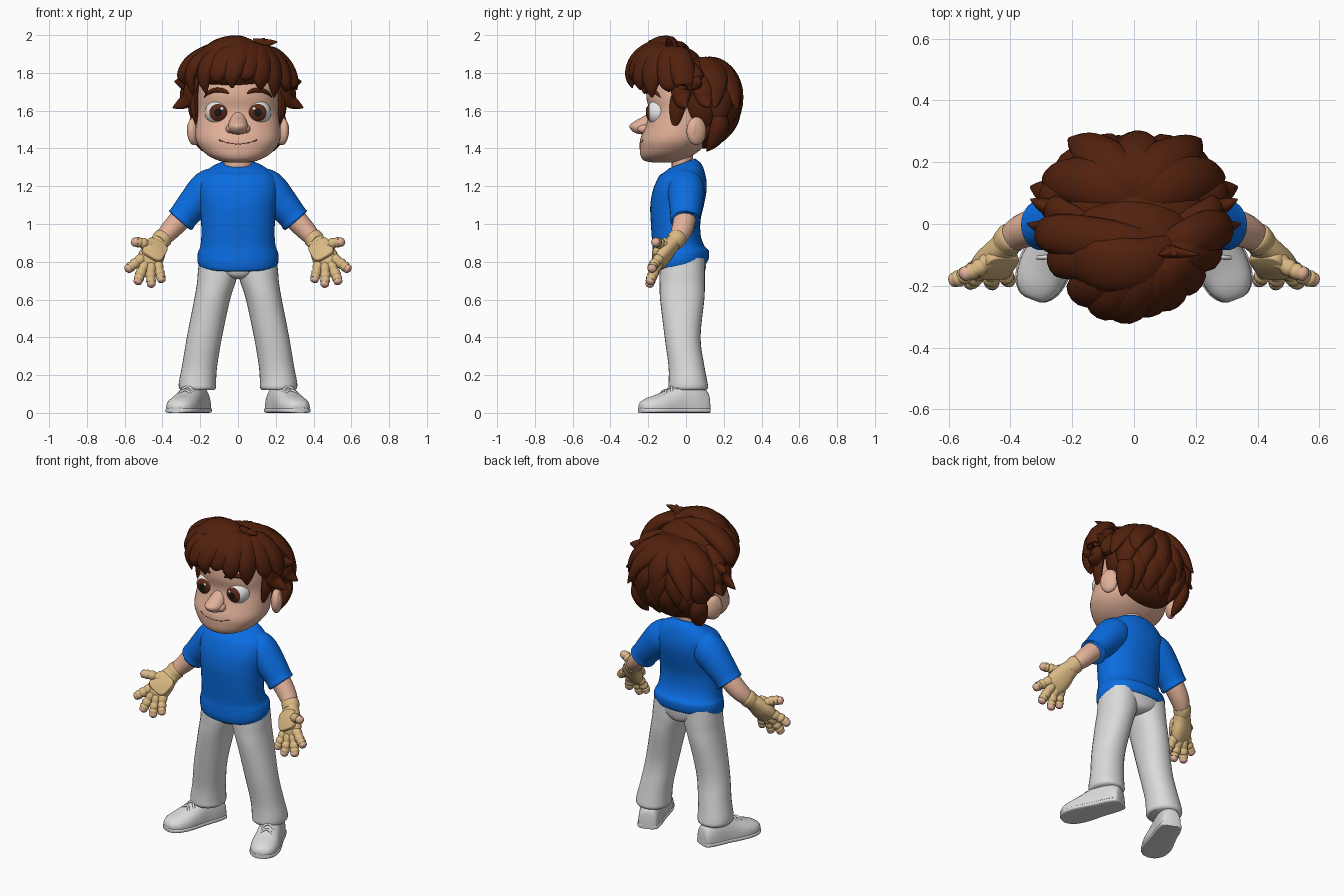
import bpy, bmesh
from math import sin, cos, pi, radians
from mathutils import Vector, Matrix

if "Cube" in bpy.data.objects:
    bpy.data.objects.remove(bpy.data.objects["Cube"])


def material(name, r, g, b):
    m = bpy.data.materials.new(name)
    m.use_nodes = True
    m.diffuse_color = (r, g, b, 1)
    m.node_tree.nodes["Principled BSDF"].inputs["Base Color"].default_value = (r, g, b, 1)
    return m


SKIN = material("skin", .76, .44, .32)
HAIR = material("brown_hair", .085, .015, .004)
BLUE = material("blue_cloth", .003, .15, .75)
WHITE = material("pale_grey_cloth", .71, .71, .71)
TAN = material("tan_wrap", .71, .49, .23)
EYE = material("eye_white", .85, .85, .85)
IRIS = material("iris_brown", .11, .025, .01)
PUPIL = material("pupil_black", .01, .008, .008)
LIP = material("mouth_line", .2, .06, .04)
made = []


def finish(name, bm, mats, mirror=False):
    bmesh.ops.recalc_face_normals(bm, faces=bm.faces)
    me = bpy.data.meshes.new(name)
    bm.to_mesh(me)
    bm.free()
    for m in mats:
        me.materials.append(m)
    ob = bpy.data.objects.new(name, me)
    bpy.context.collection.objects.link(ob)
    if mirror:
        ob.modifiers.new("mirror", 'MIRROR')
    made.append(ob)


def spline(pts, sub):
    """Catmull-Rom through sections of any length."""
    pts = [Vector(p) for p in pts]
    ext = [pts[0] * 2 - pts[1]] + pts + [pts[-1] * 2 - pts[-2]]
    out = []
    for a, b, c, d in zip(ext, ext[1:], ext[2:], ext[3:]):
        for i in range(sub):
            t = i / sub
            out.append(b + (c - a) * (t / 2) + (a * 2 - b * 5 + c * 4 - d) * (t * t / 2)
                       + (b * 3 - a - c * 3 + d) * (t ** 3 / 2))
    return out + [pts[-1]]


def loft(name, secs, mat, side=None, center=None, p=2, n=20, sub=4, mirror=False, warp=None):
    """Skin sections (x, y, z, half width, half depth): level, or along the path."""
    secs = spline(secs, sub)
    pos = [Vector(s[:3]) for s in secs]
    bm = bmesh.new()
    rings = []
    for i, s in enumerate(secs):
        t = (pos[min(i + 1, len(pos) - 1)] - pos[max(i - 1, 0)]).normalized()
        if center:
            v = pos[i] - Vector(center)
            v = (v - t * v.dot(t)).normalized()
            u = t.cross(v)
        elif side:
            v = t.cross(Vector(side)).normalized()
            u = v.cross(t)
        else:
            u, v = Vector((1, 0, 0)), Vector((0, 1, 0))
        ring = []
        for k in range(n):
            c, q = cos(2 * pi * k / n), sin(2 * pi * k / n)
            e = (abs(c) ** p + abs(q) ** p) ** (-1 / p)
            co = pos[i] + u * (c * e * max(s[3], .001)) + v * (q * e * max(s[4], .001))
            ring.append(bm.verts.new(warp(co) if warp else co))
        rings.append(ring)
    for a, b in zip(rings, rings[1:]):
        for k in range(n):
            bm.faces.new((a[k], a[(k + 1) % n], b[(k + 1) % n], b[k]))
    bm.faces.new(rings[0])
    bm.faces.new(rings[-1])
    finish(name, bm, [mat], mirror)


def ball(name, loc, radii, mats, rot=0, mirror=False, rule=None):
    bm = bmesh.new()
    bmesh.ops.create_uvsphere(bm, u_segments=32, v_segments=30, radius=1)
    bmesh.ops.rotate(bm, verts=bm.verts, matrix=Matrix.Rotation(pi / 2, 3, 'X'))
    if rule:
        for f in bm.faces:
            f.material_index = rule(f.calc_center_median())
    bmesh.ops.scale(bm, verts=bm.verts, vec=radii)
    bmesh.ops.rotate(bm, verts=bm.verts, matrix=Matrix.Rotation(radians(rot), 3, 'Z'))
    bmesh.ops.translate(bm, verts=bm.verts, vec=loc)
    finish(name, bm, mats, mirror)


def tube(name, pts, r, mat, side, mirror=False):
    loft(name, [(*q, r, r) for q in pts], mat, side=side, n=10, mirror=mirror)


# Head: height, half width, centre y, half depth
skull = [(1.325, .05, -.12, .05), (1.335, .1, -.12, .1), (1.36, .155, -.105, .135),
         (1.4, .198, -.08, .165), (1.45, .224, -.06, .182), (1.52, .224, -.04, .175),
         (1.6, .215, -.02, .177), (1.68, .215, -.01, .2), (1.78, .2, 0, .19), (1.87, .1, 0, .1)]
loft("head", [(0, y, z, a, b) for z, a, y, b in skull], SKIN, p=2.2, n=40)
loft("neck", [(0, -.02, 1.22, .09, .06), (0, -.02, 1.3, .074, .056), (0, -.02, 1.4, .074, .06)], SKIN)


def face_y(x, z):
    for lo, hi in zip(skull, skull[1:]):
        if lo[0] <= z <= hi[0]:
            f = (z - lo[0]) / (hi[0] - lo[0])
            a, y, b = (l + (h - l) * f for l, h in zip(lo[1:], hi[1:]))
            return y - b * (1 - min(abs(x) / a, 1) ** 2.2) ** (1 / 2.2)


# Face features
nose = [(1.62, .025, -.145, .03), (1.58, .035, -.165, .045), (1.55, .044, -.2, .062), (1.522, .052, -.232, .067),
        (1.497, .05, -.23, .06), (1.48, .035, -.222, .042), (1.474, .01, -.215, .015)]
loft("nose", [(0, y, z, a, b) for z, a, y, b in nose], SKIN, n=28)
ball("nostrils", (.043, -.222, 1.504), (.022, .035, .023), [SKIN], mirror=True)
ball("ears", (.232, .055, 1.492), (.032, .055, .075), [SKIN], rot=25, mirror=True)
ball("ear_bowls", (.253, .045, 1.497), (.016, .026, .045), [SKIN], rot=25, mirror=True)
ball("eyes", (.105, -.14, 1.59), (.07, .073, .069), [EYE, IRIS, PUPIL], mirror=True,
     rule=lambda c: 2 if -c.y > .955 else 1 if -c.y > .76 else 0)
ball("eye_glints", (.086, -.208, 1.61), (.009, .004, .009), [EYE], mirror=True)
brow = [(.05, 1.692, .004), (.075, 1.705, .011), (.12, 1.709, .012), (.16, 1.692, .009), (.18, 1.67, .002)]
loft("eyebrows", [(x, face_y(x, z) - .006, z, r, r) for x, z, r in brow], HAIR, side=(0, 1, 0), mirror=True)
smile = [(x / 100, 1.424 + (x / 100) ** 2 * 2) for x in range(-10, 11, 2)]
tube("mouth", [(x, face_y(x, z) + .001, z) for x, z in smile], .0035, LIP, (0, 1, .1))


# Shirt with dipped hem and scooped collar
def drape(co):
    if co.z < .9:
        co.z += .16 * (co.y + .03) * (.9 - co.z) / .12
    if co.z > 1.26:
        co.z += .4 * (co.y + .01) * (co.z - 1.26) / .07
    return co


torso = [(.772, .195, -.03, .137), (.782, .208, -.03, .146), (.81, .215, -.03, .152), (.85, .212, -.03, .15),
         (.88, .2, -.04, .138), (.94, .194, -.052, .13), (1.02, .196, -.055, .132), (1.1, .203, -.047, .142),
         (1.18, .214, -.033, .142), (1.25, .2, -.02, .125), (1.295, .15, -.016, .1), (1.325, .085, -.02, .068)]
loft("shirt_body", [(0, y, z, a, b) for z, a, y, b in torso], BLUE, p=2.2, n=40, warp=drape)
loft("sleeves", [(.08, 0, 1.23, .07, .08), (.155, 0, 1.187, .097, .1), (.23, 0, 1.11, .09, .088),
                 (.285, -.003, 1.045, .08, .078), (.302, -.004, 1.022, .081, .079),
                 (.307, -.004, 1.016, .073, .072)], BLUE, side=(0, 1, 0), n=28, mirror=True)

# Trousers
loft("trouser_seat", [(0, -.02, .71, .03, .08), (0, -.02, .727, .09, .112), (0, -.02, .77, .18, .125),
                      (0, -.02, .83, .2, .13)], WHITE, p=2.3, n=32)
leg = [(.1, -.02, .82, .105, .118), (.107, -.02, .74, .106, .12), (.115, -.02, .69, .102, .12),
       (.137, -.02, .6, .095, .117), (.178, -.018, .4, .093, .095), (.203, .002, .25, .093, .095),
       (.214, .01, .17, .098, .102), (.215, .012, .135, .098, .105), (.215, .012, .12, .088, .095)]
loft("trouser_legs", leg, WHITE, n=28, p=2.2, mirror=True)

# Shoes: distance from heel, half width, height
heel, toe = Vector((.19, .115, 0)), Vector((.333, -.25, 0))
aim = (toe - heel).normalized()
across = Vector((-aim.y, aim.x, 0))
shoe = [(0, .035, .09), (.012, .055, .12), (.07, .066, .16), (.14, .069, .165), (.21, .077, .13),
        (.28, .082, .1), (.34, .071, .08), (.375, .045, .06), (.386, .02, .04)]


def flat(co):
    co.z = max(co.z, .004)
    return co


def along(s, z):
    return (*(heel + aim * s)[:2], z)


loft("shoe_uppers", [(*along(s, .03), w, h - .03) for s, w, h in shoe], WHITE, side=across,
     p=2.3, n=28, warp=flat, mirror=True)
loft("shoe_soles", [(*along(s, .013), w + .005, .013) for s, w, h in shoe], WHITE, side=across,
     p=5, n=28, mirror=True)
for i, (s, h) in enumerate([(.17, .157), (.205, .138), (.24, .121)]):
    arc = [Vector(along(s + abs(k) * .008, h - .008 * k * k)) + across * (k * .021) for k in (-2, -1, 0, 1, 2)]
    tube(f"shoe_laces_{i + 1}", arc, .007, WHITE, (0, 0, 1), mirror=True)

# Forearms and wrapped hands
thumbward = Vector((.86, 0, .5))
loft("forearms", [(.25, 0, 1.09, .06, .06), (.31, -.008, 1.02, .06, .058), (.365, -.025, .96, .055, .052),
                  (.41, -.055, .91, .042, .04)], SKIN, side=(0, 1, 0), mirror=True)
loft("wrist_wraps", [(.392, -.04, .932, .046, .044), (.397, -.044, .927, .052, .05), (.41, -.058, .91, .051, .048),
                     (.42, -.07, .9, .046, .044)], TAN, side=thumbward, mirror=True)
loft("palms", [(.4, -.05, .92, .042, .04), (.43, -.085, .88, .056, .04), (.453, -.115, .838, .067, .04),
               (.472, -.14, .8, .066, .031), (.482, -.153, .775, .052, .02)], TAN, side=thumbward, p=2.5, mirror=True)
out = Vector((-.3, -.79, .52)).normalized()
mid = Vector((.45, -.11, .847))
loft("palm_pads", [(*(mid + out * d), w, w) for d, w in ((.02, .06), (.042, .06), (.047, .054))], TAN,
     side=thumbward, p=4, n=28, sub=2, mirror=True)
fingers = {"thumb": ((.46, -.11, .88), (.508, -.145, .9), (.565, -.168, .905), .026),
           "index": ((.505, -.14, .82), (.553, -.17, .785), (.594, -.185, .752), .026),
           "middle": ((.49, -.145, .795), (.518, -.177, .73), (.535, -.195, .68), .026),
           "ring": ((.46, -.148, .785), (.462, -.18, .72), (.457, -.197, .664), .025),
           "little": ((.425, -.143, .79), (.413, -.172, .735), (.401, -.188, .69), .024)}
for name, (a, b, c, r) in fingers.items():
    path = spline((a, b, c), 8)
    swell = (1, 1.1, 1.12, 1.1, 1, .9, 1.08, 1.1, 1.08, .9, 1.04, 1.05, 1)
    loft(name + "_wraps", [(*q, r * k, r * k) for q, k in zip(path, swell)], TAN, side=(.8, .3, .5),
         n=14, sub=2, mirror=True)
    loft(name + "_tips", [(*q, r * k, r * k) for q, k in zip(path[11:], (.9, .92, .93, .9, .75, .3))], SKIN,
         side=(.8, .3, .5), n=14, sub=2, mirror=True)

# Hair: core masses
ball("hair_back_core", (0, .09, 1.65), (.25, .165, .22), [HAIR])
ball("hair_nape_core", (0, .1, 1.53), (.195, .12, .13), [HAIR])
ball("hair_side_core", (0, .03, 1.74), (.25, .165, .15), [HAIR])
ball("hair_top_core", (-.01, -.075, 1.82), (.22, .17, .13), [HAIR])


def lock(name, pts, w, d, center, mirror=False):
    path = spline(pts, 3)
    taper = [sin(pi * min(.14 + .85 * i / (len(path) - 1), 1)) ** .75 for i in range(len(path))]
    loft(name, [(*q, w * k, d * k) for q, k in zip(path, taper)], HAIR, center=center, n=12, sub=2, mirror=mirror)


# Back locks swept over an ellipsoid: (azimuth, flare) list, elevations, size
rows = [("crown", ((22, 1.25), (56, 1.42), (90, 1.25), (124, 1.42), (158, 1.25)), 95, -8, .085),
        ("middle", ((32, 1.2), (61, 1.2), (90, 1.2), (119, 1.2), (148, 1.2)), 40, -35, .07),
        ("nape", ((42, 1.25), (74, 1.25), (106, 1.25), (138, 1.25)), 0, -60, .07)]
base = Vector((0, .085, 1.65))
for row, fan, top, low, w in rows:
    for i, (az, flare) in enumerate(fan):
        pts = []
        for k in range(5):
            el = radians(top + (low - top) * k / 4)
            f = 1 + (flare - 1) * (k / 4) ** 3
            a = radians(az + 4 * sin(k + i))
            pts.append(base + Vector((.25 * cos(el) * cos(a), .17 * cos(el) * sin(a), .2 * sin(el))) * f)
        lock(f"hair_{row}_{i + 1}", pts, w, w * .6, base)

# Side tufts flicking outward
tufts = [((.14, .0, 1.85), (.235, .03, 1.8), (.27, .05, 1.75), (.335, .08, 1.755)),
         ((.17, -.04, 1.83), (.24, -.03, 1.74), (.265, -.02, 1.66), (.345, .0, 1.615)),
         ((.2, .07, 1.8), (.26, .09, 1.72), (.28, .1, 1.66), (.335, .12, 1.62)),
         ((.19, .18, 1.62), (.215, .18, 1.53), (.2, .155, 1.45), (.185, .11, 1.385))]
for i, pts in enumerate(tufts):
    lock(f"hair_tufts_{i + 1}", pts, .055, .038, (0, .03, 1.72), mirror=True)
lock("sideburns", [(.21, -.02, 1.76), (.232, -.035, 1.67), (.23, -.05, 1.59), (.212, -.06, 1.5)],
     .045, .022, (0, -.03, 1.6), mirror=True)

# Fringe locks fanning from the whorl
whorl = Vector((.1, -.07, 1.91))
tips = [(-.28, -.03, 1.74), (-.24, -.12, 1.68), (-.17, -.22, 1.69), (-.1, -.27, 1.74), (-.03, -.285, 1.72),
        (.05, -.265, 1.76), (.12, -.24, 1.71), (.19, -.18, 1.67), (.25, -.09, 1.7), (.285, -.01, 1.76)]
for i, tip in enumerate(tips):
    tip = Vector(tip)
    pts = [whorl]
    for f, z in ((.45, 1.93), (.85, 1.87), (1.03, 1.79)):
        q = whorl.lerp(tip, f)
        pts.append((q.x, q.y, z - max(q.x - .05, 0) * .25))
    lock(f"hair_fringe_{i + 1}", pts + [tip], .07, .045, (0, -.07, 1.72))
lock("hair_quiff", [(.12, -.08, 1.91), (.02, -.13, 1.945), (-.1, -.13, 1.925), (-.19, -.1, 1.87), (-.26, -.06, 1.8)],
     .095, .052, (0, -.07, 1.72))
for i, (x, z) in enumerate([(.08, 1.98), (.14, 1.985), (.21, 1.965)]):
    lock(f"hair_cowlick_{i + 1}", [(.11, -.08, 1.9), (.12, -.09, 1.95), (x, -.1, z)], .026, .02, (.1, .2, 1.9))

# Smooth shading with kept creases
for ob in made:
    ob.select_set(True)
bpy.context.view_layer.objects.active = made[0]
bpy.ops.object.shade_smooth_by_angle(angle=radians(50))
